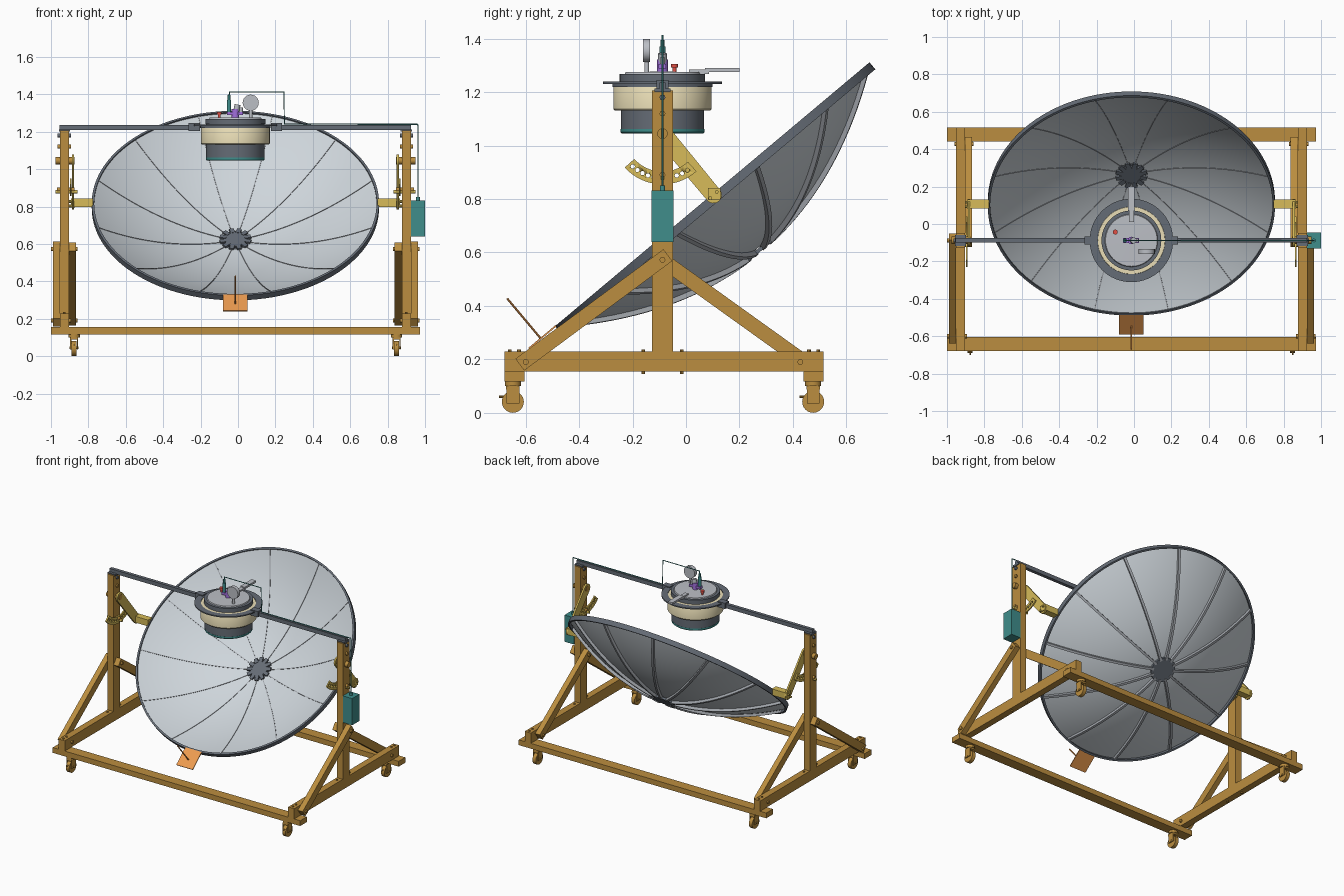
import bpy, bmesh, math
from mathutils import Vector, Matrix

if "Cube" in bpy.data.objects:
    bpy.data.objects.remove(bpy.data.objects["Cube"])

CX, PY = -0.014, -0.088          # centre plane and pot / post position
MATS = {}
for n, c in dict(wood=(.50, .27, .05), gold=(.68, .50, .10), dish=(.62, .67, .71), steel=(.50, .52, .56),
                 dark=(.13, .15, .18), rib=(.36, .38, .41), tan=(.82, .73, .47), teal=(.05, .27, .26),
                 orange=(.85, .33, .08), red=(.75, .08, .06), purple=(.36, .16, .72)).items():
    MATS[n] = bpy.data.materials.new(n)
    MATS[n].diffuse_color = (*c, 1)


def make(name, bm, mat, matrix=None, smooth=True):
    bmesh.ops.recalc_face_normals(bm, faces=bm.faces)
    me = bpy.data.meshes.new(name)
    bm.to_mesh(me)
    bm.free()
    ob = bpy.data.objects.new(name, me)
    bpy.context.collection.objects.link(ob)
    me.materials.append(MATS[mat])
    if matrix:
        ob.matrix_world = matrix
    if smooth:
        bpy.ops.object.select_all(action='DESELECT')
        bpy.context.view_layer.objects.active = ob
        ob.select_set(True)
        bpy.ops.object.shade_smooth_by_angle(angle=math.radians(35))
    return ob


def box(name, lo, hi, mat, matrix=None):
    lo, hi = Vector(lo), Vector(hi)
    bm = bmesh.new()
    bmesh.ops.create_cube(bm, size=1)
    for v in bm.verts:
        v.co = Vector([(a + b) / 2 + c * abs(b - a) for a, b, c in zip(lo, hi, v.co)])
    return make(name, bm, mat, matrix, False)


def rod(name, p, q, r, mat, n=20, matrix=None):
    p, q = Vector(p), Vector(q)
    bm = bmesh.new()
    m = Matrix.Translation((p + q) / 2) @ (q - p).to_track_quat('Z', 'Y').to_matrix().to_4x4()
    bmesh.ops.create_cone(bm, cap_ends=True, segments=n, radius1=r, radius2=r, depth=(q - p).length, matrix=m)
    return make(name, bm, mat, matrix)


def lathe(name, prof, mat, matrix, n=64):
    bm = bmesh.new()
    rings = [[bm.verts.new((r * math.cos(2 * math.pi * i / n), r * math.sin(2 * math.pi * i / n), z))
              for i in range(n)] for r, z in prof]
    for a, b in zip(rings, rings[1:] + rings[:1]):
        for i in range(n):
            j = (i + 1) % n
            bm.faces.new((a[i], a[j], b[j], b[i]))
    return make(name, bm, mat, matrix)


def plate(name, pts, x0, x1, mat):
    """Extrude a (y, z) outline along x."""
    bm = bmesh.new()
    f = bm.faces.new([bm.verts.new((x0, y, z)) for y, z in pts])
    g = bmesh.ops.extrude_face_region(bm, geom=[f])['geom']
    bmesh.ops.translate(bm, vec=(x1 - x0, 0, 0), verts=[v for v in g if isinstance(v, bmesh.types.BMVert)])
    return make(name, bm, mat)


def strip(p, q, w):
    """Rectangle outline of width w from p to q."""
    p, q = Vector(p), Vector(q)
    d = (q - p).normalized()
    n = Vector((-d.y, d.x)) * w / 2
    return [p + n, q + n, q - n, p - n]


def arc(c, r, a0, a1, n):
    return [(c[0] + r * math.cos(math.radians(a0 + (a1 - a0) * i / n)),
             c[1] + r * math.sin(math.radians(a0 + (a1 - a0) * i / n))) for i in range(n + 1)]


# Base cross beams
for n, y in (("front", -.68), ("rear", .44)):
    box(n + "_cross_beam", (CX - .986, y, .117), (CX + .986, y + .075, .155), "wood")

PIV = (PY, 1.045)
for s, side in ((-1, "left"), (1, "right")):
    X = lambda d: CX + s * d
    # Rail, post and diagonal braces
    box(side + "_rail", (X(.89), -.68, .155), (X(.938), .515, .229), "wood")
    box(side + "_post", (X(.89), PY - .039, .155), (X(.938), PY + .039, 1.206), "wood")
    plate(side + "_front_brace", strip((-.622, .18), (PY + .02, .59), .055), X(.938), X(.976), "wood")
    plate(side + "_rear_brace", strip((.45, .185), (PY - .02, .585), .055), X(.852), X(.89), "wood")
    # Bolts through the timber
    for y, z, a, b in ((-.6, .19, .88, .985), (PY, .572, .843, .985), (.428, .19, .843, .947), (PY, 1.18, .88, .95),
                       (PY, 1.12, .88, .95), (PY, 1.045, .86, .962), (PY, .89, .86, .955)):
        rod(side + "_bolt", (X(a), y, z), (X(b), y, z), .011 if z != 1.045 else .02, "wood" if z < 1.15 else "dark", 12)
    for y in (-.16, -.016, -.66, -.625, .46, .495):
        rod(side + "_rail_bolt", (X(.914), y, .145), (X(.914), y, .236), .007, "wood", 8)
    # Casters
    for n, y in (("front", -.648), ("rear", .476)):
        nm = f"{side}_{n}_caster_"
        x = X(.862)
        rod(nm + "wheel", (x - .013, y, .041), (x + .013, y, .041), .041, "wood", 32)
        rod(nm + "axle", (x - .024, y, .045), (x + .024, y, .045), .007, "wood", 12)
        rod(nm + "swivel", (x, y, .1), (x, y, .117), .03, "wood")
        box(nm + "fork_top", (x - .021, y - .025, .088), (x + .021, y + .025, .1), "wood")
        for k in (-1, 1):
            box(nm + "fork_cheek", (x + k * .015, y - .024, .035), (x + k * .021, y + .024, .09), "wood")
        rod(nm + "brake", (x, y - .052, .06), (x, y + .03, .06), .004, "wood", 8)
    # Tilt arm with rounded ends and stub tube to the dish rim
    ang = math.degrees(math.atan2(.815 - PIV[1], .103 - PY))
    plate(side + "_tilt_arm", arc(PIV, .034, ang + 90, ang + 270, 12) + arc((.103, .815), .031, ang - 90, ang + 90, 12),
          X(.862), X(.874), "gold")
    box(side + "_stub_tube", (X(.76), .082, .797), (X(.88), .13, .842), "gold")
    for k in (-.012, .012):
        rod(side + "_arm_bolt", (X(.858), .103 + k, .815 + k), (X(.89), .103 + k, .815 + k), .007, "gold", 10)
    # Quadrant with locking holes
    sec = plate(side + "_tilt_quadrant", arc(PIV, .19, -138, -48, 28) + arc(PIV, .142, -48, -138, 28), X(.875), X(.884), "gold")
    bm = bmesh.new()
    for y, z in arc(PIV, .166, -132, -56, 10):
        bmesh.ops.create_cone(bm, cap_ends=True, segments=12, radius1=.008, radius2=.008, depth=.06,
                              matrix=Matrix.Translation((X(.88), y, z)) @ Matrix.Rotation(math.pi / 2, 4, 'Y'))
    cut = make(side + "_hole_cutter", bm, "gold")
    cut.hide_render = True
    cut.hide_set(True)
    md = sec.modifiers.new("holes", 'BOOLEAN')
    md.operation, md.object, md.solver = 'DIFFERENCE', cut, 'EXACT'
    rod(side + "_lock_pin", (X(.845), PY, .879), (X(.963), PY, .879), .009, "gold", 12)
    # Upper bar and ring clamp
    box(side + "_upper_bar", (X(.2), PY - .012, 1.208), (X(.94), PY + .012, 1.236), "dark")
    box(side + "_bar_saddle", (X(.884), PY - .03, 1.2), (X(.944), PY + .03, 1.213), "dark")
    box(side + "_ring_clamp", (X(.19), PY - .022, 1.205), (X(.25), PY + .022, 1.246), "dark")

# Dish: local z is the optical axis, origin at the rim centre
R, D = .767, .26
DM = Matrix.Translation((CX, .0985, .818)) @ Matrix.Rotation(math.radians(40), 4, 'X')
dz = lambda r: D * (r / R) ** 2 - D
rs = [.075 + (R - .075) * i / 20 for i in range(21)]
lathe("dish_shell", [(r, dz(r)) for r in rs] + [(r, dz(r) - .006) for r in reversed(rs)], "dish", DM, 120)
lathe("rim_hoop", [(R - .012, 0), (R + .001, 0), (R + .001, -.034), (R - .012, -.034)], "dark", DM, 120)
lathe("hub_front_plate", [(.0005, -D + .012), (.06, -D + .012), (.06, -D - .004), (.0005, -D - .004)], "dark", DM, 24)
lathe("hub_back_plate", [(.0005, -D - .006), (.086, -D - .006), (.086, -D - .02), (.0005, -D - .02)], "dark", DM, 36)


def rib(name, w, o0, o1, r0, mat, a):
    bm = bmesh.new()
    prev = None
    for i in range(19):
        r = r0 + (R - .012 - r0) * i / 18
        ring = [bm.verts.new((r, y, dz(r) + o)) for y, o in ((-w, o0), (w, o0), (w, o1), (-w, o1))]
        if prev:
            for k in range(4):
                bm.faces.new((prev[k], prev[(k + 1) % 4], ring[(k + 1) % 4], ring[k]))
        else:
            bm.faces.new(ring)
        prev = ring
    bm.faces.new(prev)
    make(name, bm, mat, DM @ Matrix.Rotation(a, 4, 'Z'))


for k in range(12):
    a = math.radians(15 + 30 * k)
    rib("dish_back_rib", .008, -.005, -.026, .07, "rib", a)
    rib("dish_front_seam", .0025, .003, 0, .07, "rib", a)
    box("hub_clip", (.05, -.012, -D), (.085, .012, -D + .014), "dark", DM @ Matrix.Rotation(a, 4, 'Z'))

# Sun sighting plate with its pointer
box("sight_plate", (-.065, -R - .13, -.004), (.065, -R + .005, .002), "orange", DM)
rod("sight_pointer", (0, -R - .072, 0), (0, -R - .072, .195), .004, "orange", 10, DM)

# Cooking vessel at the focus
PM = Matrix.Translation((CX, PY, 0))
lathe("support_ring", [(.187, 1.231), (.223, 1.231), (.223, 1.239), (.187, 1.239)], "dark", PM)
lathe("ring_collar", [(.18, 1.22), (.188, 1.22), (.188, 1.239), (.18, 1.239)], "dark", PM)
lathe("insulation_jacket", [(.15, 1.131), (.179, 1.131), (.184, 1.137), (.184, 1.228), (.179, 1.236), (.15, 1.236)], "tan", PM)
lathe("vessel_body", [(.0005, 1.06), (.156, 1.06), (.156, 1.266), (.0005, 1.266)], "dark", PM)
lathe("vessel_base", [(.0005, 1.045), (.152, 1.045), (.157, 1.05), (.157, 1.062), (.0005, 1.062)], "teal", PM)
lathe("vessel_flange", [(.14, 1.24), (.16, 1.24), (.16, 1.268), (.14, 1.268)], "dark", PM)
lathe("lid", [(.0005, 1.266), (.142, 1.266), (.138, 1.275), (.0005, 1.277)], "steel", PM)
box("lid_handle", (CX - .018, PY + .16, 1.276), (CX + .018, .2, 1.29), "steel")
box("handle_mount", (CX - .014, PY + .1, 1.268), (CX + .014, PY + .175, 1.284), "steel")

# Lid fittings
rod("gauge_dial", (.068, -.16, 1.355), (.068, -.134, 1.355), .043, "steel", 36)
rod("gauge_stem", (.068, -.147, 1.27), (.068, -.147, 1.32), .009, "steel")
rod("relief_valve_stem", (-.1, -.043, 1.27), (-.1, -.043, 1.295), .007, "red")
rod("relief_valve_cap", (-.1, -.043, 1.292), (-.1, -.043, 1.306), .013, "red")
box("manifold_block", (CX - .045, PY - .014, 1.288), (CX + .04, PY + .014, 1.305), "purple")
rod("manifold_neck", (CX, PY, 1.27), (CX, PY, 1.322), .02, "purple")
rod("vent_weight", (CX + .005, PY, 1.31), (CX + .012, PY, 1.345), .016, "steel")
rod("lid_knob", (CX + .03, PY, 1.3), (CX + .03, PY, 1.33), .01, "steel")
rod("probe_body", (-.048, PY, 1.3), (-.048, PY, 1.37), .011, "teal")
rod("probe_tip", (-.048, PY, 1.37), (-.048, PY, 1.395), .007, "teal")

# Cable from the probe to the control box
cu = bpy.data.curves.new("sensor_cable", 'CURVE')
cu.dimensions, cu.bevel_depth, cu.bevel_resolution = '3D', .0035, 2
sp = cu.splines.new('POLY')
path = [(-.048, 1.38), (-.046, 1.412), (.246, 1.412), (.248, 1.24), (.958, 1.24), (.962, 1.235), (.962, .83)]
sp.points.add(len(path) - 1)
for p, (x, z) in zip(sp.points, path):
    p.co = (x, PY, z, 1)
cu.materials.append(MATS["teal"])
bpy.context.collection.objects.link(bpy.data.objects.new("sensor_cable", cu))
box("control_box", (.926, PY - .042, .64), (1.0, PY + .042, .832), "teal")
rod("cable_gland", (.962, PY, .83), (.962, PY, .85), .01, "teal")

for m in bpy.data.materials:
    if m.users and not m.is_grease_pencil:
        m.use_nodes = True
        m.node_tree.nodes["Principled BSDF"].inputs["Base Color"].default_value = m.diffuse_color
